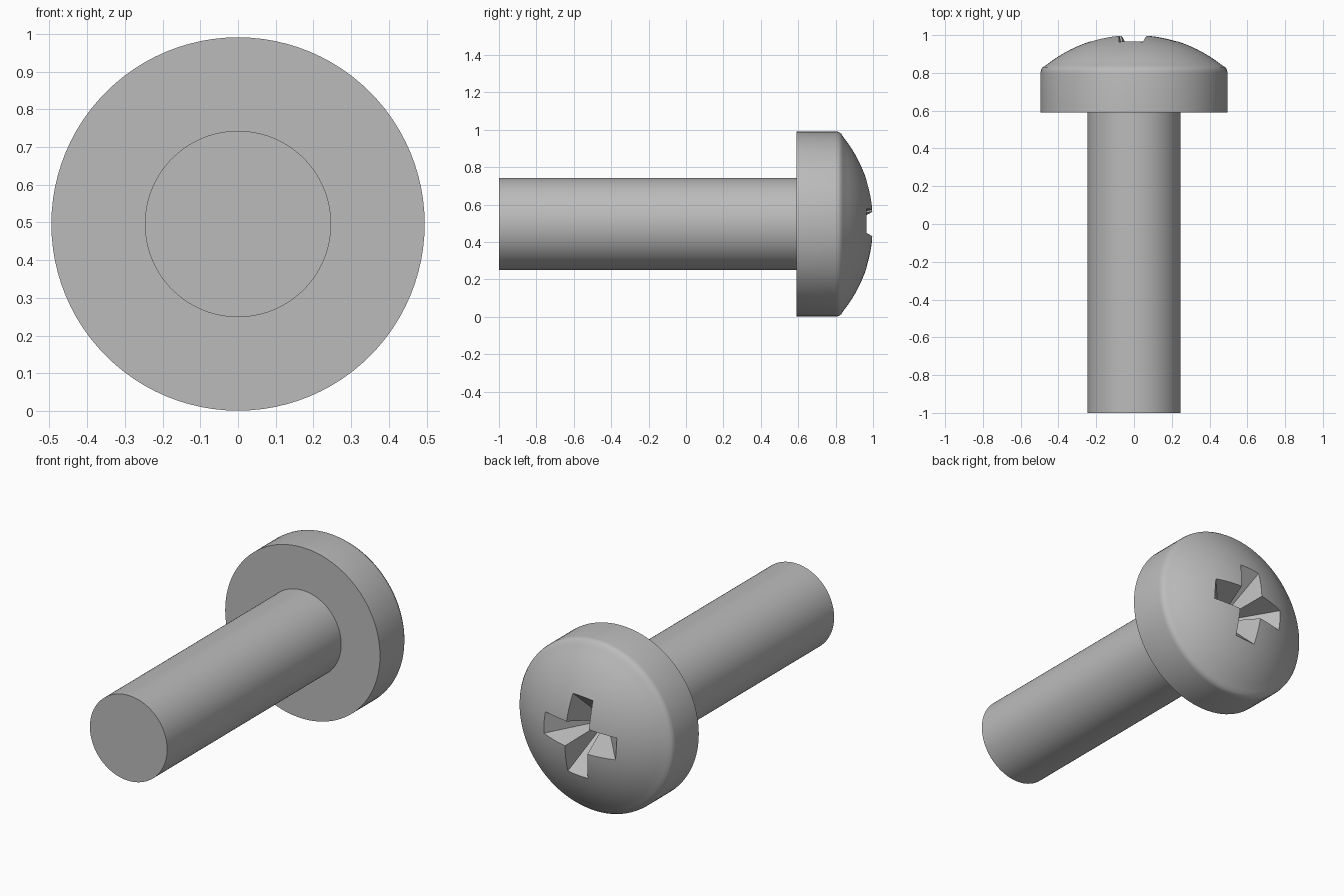
import bpy
import bmesh
from math import cos, sin, pi, radians, sqrt
from mathutils import Vector

AXIS_Z = 0.496
SIDES = 96

if "Cube" in bpy.data.objects:
    bpy.data.objects.remove(bpy.data.objects["Cube"], do_unlink=True)

# Single plain metal colour
steel = bpy.data.materials.new("grey_steel")
steel.use_nodes = True
colour = (0.5, 0.5, 0.5, 1)
steel.diffuse_color = colour
steel.node_tree.nodes["Principled BSDF"].inputs["Base Color"].default_value = colour


def make_object(name, bm):
    bmesh.ops.recalc_face_normals(bm, faces=bm.faces)
    mesh = bpy.data.meshes.new(name)
    bm.to_mesh(mesh)
    bm.free()
    mesh.materials.append(steel)
    obj = bpy.data.objects.new(name, mesh)
    bpy.context.collection.objects.link(obj)
    return obj


def lathe(name, profile):
    """Spin (radius, y) points around the screw's axis."""
    bm = bmesh.new()
    verts = [bm.verts.new((r, y, AXIS_Z)) for r, y in profile]
    edges = [bm.edges.new(pair) for pair in zip(verts, verts[1:])]
    bmesh.ops.spin(bm, geom=verts + edges, cent=(0, 0, AXIS_Z), axis=(0, 1, 0),
                   angle=2 * pi, steps=SIDES, use_merge=True)
    bmesh.ops.remove_doubles(bm, verts=bm.verts, dist=1e-5)
    return make_object(name, bm)


def select_only(obj):
    bpy.ops.object.select_all(action="DESELECT")
    obj.select_set(True)
    bpy.context.view_layer.objects.active = obj


# Plain round shaft
shaft = lathe("shaft", [(0, -1), (0.247, -1), (0.247, 0.6), (0, 0.6)])

# Pan head: straight rim, small rounded shoulder, shallow dome
DOME_R, DOME_TOP, DOME_EDGE, STEPS = 0.749, 1.003, 0.465, 14
profile = [(0, 0.59), (0.495, 0.59), (0.495, 0.8), (0.4925, 0.816), (0.483, 0.83)]
for i in range(STEPS + 1):
    r = DOME_EDGE * (1 - i / STEPS)
    profile.append((r, DOME_TOP - DOME_R + sqrt(DOME_R ** 2 - r * r)))
head = lathe("head", profile)

# Tapered cross-shaped drive recess
ARM, HALF_WIDTH, TURN = 0.23, 0.064, radians(4)
MOUTH_Y, APEX_Y = 0.965, 0.72


def cross_ring(bm, y):
    scale = (y - APEX_Y) / (MOUTH_Y - APEX_Y)
    ring = []
    for k in range(4):
        a = TURN + k * pi / 2
        for u, v in ((ARM, -HALF_WIDTH), (ARM, HALF_WIDTH), (HALF_WIDTH, HALF_WIDTH)):
            x = (u * cos(a) - v * sin(a)) * scale
            z = (u * sin(a) + v * cos(a)) * scale
            ring.append(bm.verts.new(Vector((x, y, AXIS_Z + z))))
    return ring


bm = bmesh.new()
deep, outer = cross_ring(bm, 0.745), cross_ring(bm, 1.06)
bm.faces.new(deep)
bm.faces.new(outer)
for i in range(len(deep)):
    j = (i + 1) % len(deep)
    bm.faces.new((deep[i], deep[j], outer[j], outer[i]))
cutter = make_object("recess_cutter", bm)
cutter.hide_render = True

cut = head.modifiers.new("drive_recess", "BOOLEAN")
cut.operation = "DIFFERENCE"
cut.solver = "EXACT"
cut.object = cutter
select_only(head)
bpy.ops.object.modifier_apply(modifier=cut.name)
bpy.data.objects.remove(cutter, do_unlink=True)

# Smooth round surfaces, crisp edges
for obj in (shaft, head):
    select_only(obj)
    bpy.ops.object.shade_smooth_by_angle(angle=radians(30))
